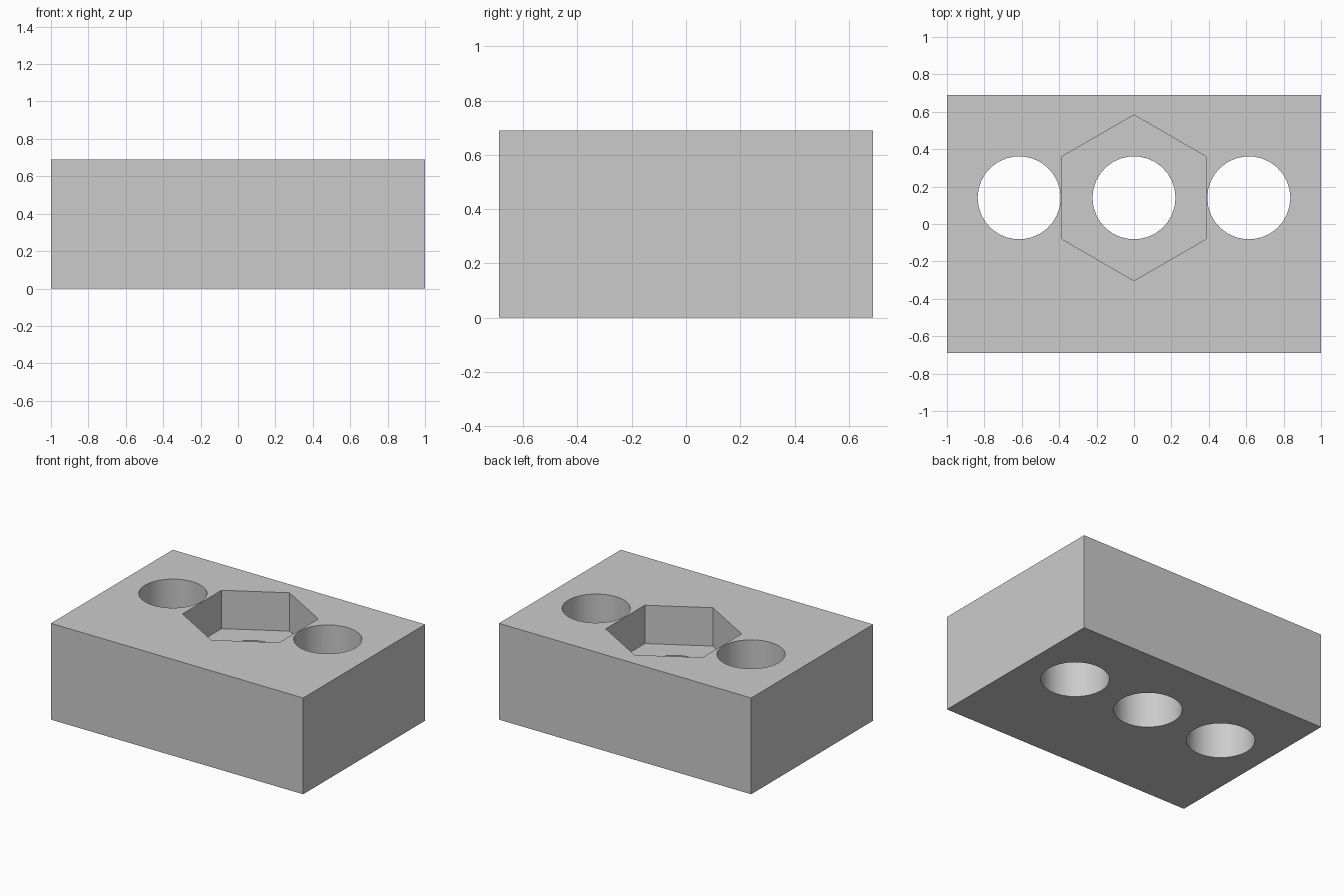
import bpy
import math

cube = bpy.data.objects.get("Cube")
if cube:
    bpy.data.objects.remove(cube, do_unlink=True)

WIDTH, DEPTH, HEIGHT = 2.0, 1.38, 0.69
ROW_Y = 0.14            # line of the hole centres
HOLE_RADIUS = 0.222
HOLE_SPACING = 0.614
POCKET_RADIUS = 0.443
POCKET_DEPTH = 0.275

# Plain grey material
grey = bpy.data.materials.new("light_grey")
grey.use_nodes = True
colour = (0.6, 0.6, 0.6, 1.0)
grey.diffuse_color = colour
grey.node_tree.nodes["Principled BSDF"].inputs["Base Color"].default_value = colour

# Solid block standing on the ground
bpy.ops.mesh.primitive_cube_add(size=1, location=(0, 0, HEIGHT / 2))
block = bpy.context.object
block.name = "drilled_block"
block.scale = (WIDTH, DEPTH, HEIGHT)
bpy.ops.object.transform_apply(location=True, rotation=False, scale=True)
block.data.materials.append(grey)


def cut_prism(name, x, sides, radius, bottom, turn=0.0):
    """Cut an upright prism, open at the top, out of the block."""
    top = HEIGHT + 0.2
    bpy.ops.mesh.primitive_cylinder_add(
        vertices=sides, radius=radius, depth=top - bottom,
        location=(x, ROW_Y, (top + bottom) / 2), rotation=(0, 0, turn))
    cutter = bpy.context.object
    cutter.name = name
    cutter.hide_render = True
    cutter.data.materials.append(grey)
    bpy.context.view_layer.objects.active = block
    cut = block.modifiers.new(name, 'BOOLEAN')
    cut.operation = 'DIFFERENCE'
    cut.solver = 'EXACT'
    cut.object = cutter
    bpy.ops.object.modifier_apply(modifier=cut.name)
    bpy.data.objects.remove(cutter, do_unlink=True)


# Hexagonal pocket, with corners pointing front and back
cut_prism("hex_pocket", 0, 6, POCKET_RADIUS, HEIGHT - POCKET_DEPTH)

# Three round through holes
for x in (-HOLE_SPACING, 0, HOLE_SPACING):
    cut_prism("round_hole", x, 30, HOLE_RADIUS, -0.2, math.pi / 2)

# Smooth hole walls, crisp edges elsewhere
bpy.ops.object.select_all(action='DESELECT')
block.select_set(True)
bpy.context.view_layer.objects.active = block
bpy.ops.object.shade_smooth_by_angle(angle=math.radians(30))
